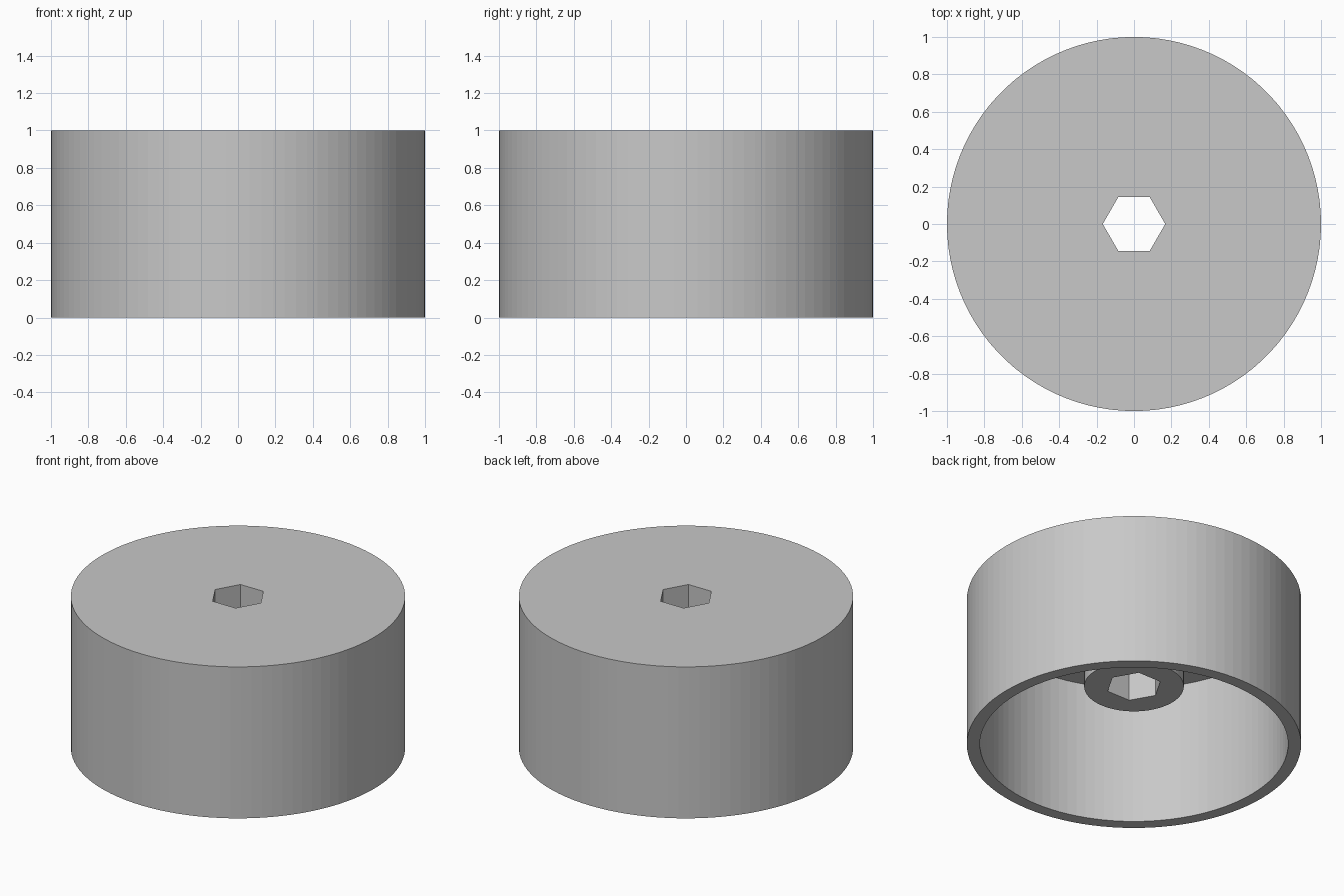
import bpy, bmesh, math

# Remove the default object
cube = bpy.data.objects.get("Cube")
if cube:
    bpy.data.objects.remove(cube, do_unlink=True)

SIDES = 100
HEIGHT = 1.0
CEILING = 0.92
BOSS_END = 0.40
OUTER, INNER, BOSS, HEX = 1.0, 0.922, 0.298, 0.167

# Plain grey material
grey = bpy.data.materials.new("plain grey")
grey.use_nodes = True
colour = (0.58, 0.58, 0.58, 1)
grey.diffuse_color = colour
grey.node_tree.nodes["Principled BSDF"].inputs["Base Color"].default_value = colour

bm = bmesh.new()


def ring(radius, z, sides=SIDES):
    """Closed loop of vertices around the z axis."""
    step = 2 * math.pi / sides
    verts = [bm.verts.new((radius * math.cos(i * step), radius * math.sin(i * step), z))
             for i in range(sides)]
    for i in range(sides):
        bm.edges.new((verts[i - 1], verts[i]))
    return verts


def wall(a, b):
    """Quad strip between two rings with equal counts."""
    for i in range(len(a)):
        bm.faces.new((a[i - 1], a[i], b[i], b[i - 1]))


def flat(a, b):
    """Flat face between a round ring and a hexagonal opening."""
    edges = {e for v in a + b for e in v.link_edges
             if abs(e.verts[0].co.z - e.verts[1].co.z) < 1e-6
             and ((e.verts[0] in a) == (e.verts[1] in a))}
    bmesh.ops.triangle_fill(bm, edges=list(edges), use_beauty=True)


# Rings from the outside top, around the rim and down the central boss
outer_top = ring(OUTER, HEIGHT)
outer_rim = ring(OUTER, 0)
inner_rim = ring(INNER, 0)
inner_top = ring(INNER, CEILING)
boss_top = ring(BOSS, CEILING)
boss_end = ring(BOSS, BOSS_END)
hex_top = ring(HEX, HEIGHT, 6)
hex_end = ring(HEX, BOSS_END, 6)

# Flat top and boss end, each with the hexagonal opening
flat(outer_top, hex_top)
flat(boss_end, hex_end)

# Outer wall, rim, inner wall, ceiling, boss and hexagonal bore
profile = [outer_top, outer_rim, inner_rim, inner_top, boss_top, boss_end]
for a, b in zip(profile, profile[1:]):
    wall(a, b)
wall(hex_top, hex_end)

bmesh.ops.recalc_face_normals(bm, faces=bm.faces[:])
mesh = bpy.data.meshes.new("hollow_wheel")
bm.to_mesh(mesh)
bm.free()
mesh.materials.append(grey)
wheel = bpy.data.objects.new("hollow_wheel", mesh)
bpy.context.collection.objects.link(wheel)
